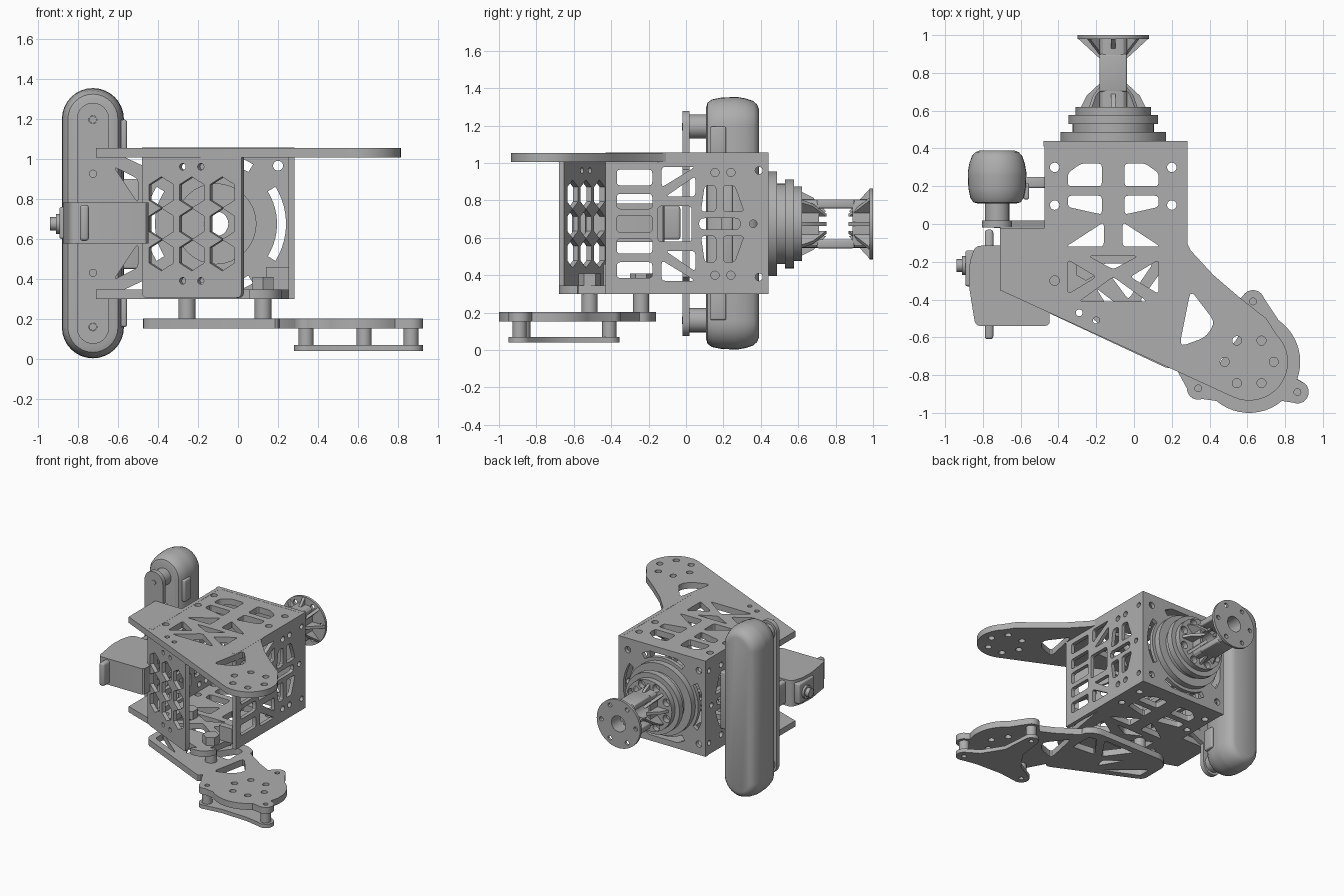
import bpy, bmesh
from math import sin, cos, radians, pi
from mathutils import Vector, Matrix

cube = bpy.data.objects.get("Cube")
if cube:
    bpy.data.objects.remove(cube)

GREY = bpy.data.materials.new("mid_grey")
GREY.use_nodes = True
GREY.diffuse_color = (0.42, 0.42, 0.42, 1)
GREY.node_tree.nodes["Principled BSDF"].inputs["Base Color"].default_value = (0.42, 0.42, 0.42, 1)

X, Y, Z = Vector((1, 0, 0)), Vector((0, 1, 0)), Vector((0, 0, 1))
CX, CZ = -0.11, 0.675          # axis of the rear hub


def finish(name, bm, matrix=Matrix()):
    bmesh.ops.remove_doubles(bm, verts=bm.verts, dist=0.0002)
    bmesh.ops.recalc_face_normals(bm, faces=bm.faces)
    me = bpy.data.meshes.new(name)
    bm.to_mesh(me)
    bm.free()
    me.transform(matrix)
    me.materials.clear()
    me.materials.append(GREY)
    me.shade_smooth()
    me.set_sharp_from_angle(angle=radians(32))
    ob = bpy.data.objects.new(name, me)
    bpy.context.collection.objects.link(ob)
    return ob


def arc(x, y, r, a0=0, a1=360, n=12):
    step = (a1 - a0) / (n if abs(a1 - a0) == 360 else n - 1)
    return [(x + r * cos(radians(a0 + i * step)), y + r * sin(radians(a0 + i * step))) for i in range(n)]


def circle(x, y, r, n=20):
    return arc(x, y, r, n=n)


def rect(x0, y0, x1, y1):
    return [(x0, y0), (x1, y0), (x1, y1), (x0, y1)]


def rounded(pts, r=0.02):
    """Polygon with its corners rounded off."""
    out = []
    for i, p in enumerate(pts):
        p, a, b = Vector(p), Vector(pts[i - 1]), Vector(pts[(i + 1) % len(pts)])
        s = p + (a - p).normalized() * min(r, (a - p).length * 0.45)
        e = p + (b - p).normalized() * min(r, (b - p).length * 0.45)
        out += [tuple(s * (1 - t) ** 2 + p * 2 * t * (1 - t) + e * t * t) for t in (0, 0.33, 0.67, 1)]
    return out


def mirror(shapes, axis, centre):
    """Shapes plus their reflections across a centre line."""
    flip = lambda p: (2 * centre - p[0], p[1]) if axis == 0 else (p[0], 2 * centre - p[1])
    return shapes + [[flip(p) for p in s][::-1] for s in shapes]


def plate(name, outline, holes, origin, u, v, depth):
    """Flat plate with holes in the u-v plane, centred on origin."""
    cu = bpy.data.curves.new(name, "CURVE")
    cu.dimensions, cu.fill_mode, cu.extrude = "2D", "BOTH", depth / 2
    for pts in [outline] + holes:
        sp = cu.splines.new("POLY")
        sp.points.add(len(pts) - 1)
        for q, p in zip(sp.points, pts):
            q.co = (p[0], p[1], 0, 1)
        sp.use_cyclic_u = True
    tmp = bpy.data.objects.new("tmp", cu)
    bpy.context.collection.objects.link(tmp)
    dg = bpy.context.evaluated_depsgraph_get()
    me = bpy.data.meshes.new_from_object(tmp.evaluated_get(dg), depsgraph=dg)
    bm = bmesh.new()
    bm.from_mesh(me)
    bpy.data.objects.remove(tmp)
    bpy.data.curves.remove(cu)
    bpy.data.meshes.remove(me)
    m = Matrix((u, v, u.cross(v))).transposed().to_4x4()
    return finish(name, bm, Matrix.Translation(origin) @ m)


def rod(name, a, b, r, sides=24):
    a, b = Vector(a), Vector(b)
    bm = bmesh.new()
    bmesh.ops.create_cone(bm, cap_ends=True, segments=sides, radius1=r, radius2=r, depth=(b - a).length)
    return finish(name, bm, Matrix.Translation((a + b) / 2) @ Z.rotation_difference(b - a).to_matrix().to_4x4())


def box(name, lo, hi, bevel=0.0):
    lo, hi = Vector(lo), Vector(hi)
    bm = bmesh.new()
    bmesh.ops.create_cube(bm, matrix=Matrix.Translation((lo + hi) / 2) @ Matrix.Diagonal((*(hi - lo), 1)))
    if bevel:
        bmesh.ops.bevel(bm, geom=bm.edges[:], offset=bevel, segments=3, affect="EDGES", profile=0.5)
    return finish(name, bm)


# Shared truss cutouts of the horizontal plates
truss = mirror([rounded([(CX + x, y) for x, y in s]) for s in (
    [(0.06, 0.32), (0.17, 0.32), (0.24, 0.27), (0.24, 0.2), (0.06, 0.2)],
    [(0.06, 0.15), (0.24, 0.15), (0.24, 0.09), (0.06, 0.05)],
    [(0.05, -0.12), (0.25, -0.12), (0.05, 0.01)],
    [(0.24, -0.19), (0.24, -0.37), (0.09, -0.28)])], 0, CX)
truss += [rounded([(CX - 0.13, -0.17), (CX + 0.13, -0.17), (CX, -0.24)]),
          rounded([(CX - 0.18, -0.41), (CX + 0.18, -0.41), (CX, -0.28)])]
truss += mirror([circle(0.2, 0.3, 0.025), circle(0.2, 0.1, 0.025)], 0, CX)
truss += [circle(-0.42, -0.3, 0.025), circle(-0.29, -0.47, 0.018), circle(-0.2, -0.51, 0.018)]
arm_holes = [circle(*p, 0.024) for p in arc(0.61, -0.73, 0.13, n=6)]
arm_holes.append(rounded([(0.3, -0.35), (0.43, -0.52), (0.38, -0.6), (0.24, -0.65)], 0.04))
left_edge = [(-0.71, -0.35), (-0.71, -0.02), (-0.47, -0.02), (-0.47, 0.44), (0.28, 0.44), (0.26, -0.06)]

# Main box: top plate with arm, bottom plate
plate("top_arm_plate", left_edge + [(0.3, -0.14), (0.42, -0.27), (0.56, -0.39), (0.7, -0.5)]
      + arc(0.61, -0.73, 0.205, 45, -115, 18), truss + arm_holes, (0, 0, 1.03), X, Y, 0.048)
plate("bottom_plate", left_edge + rounded([(0.24, -0.55), (0.17, -0.68), (0.02, -0.68)], 0.08), truss,
      (0, 0, 0.323), X, Y, 0.046)

# Side walls
wall = mirror([rounded(s) for s in (
    rect(-0.37, 0.88, -0.18, 0.965), rect(-0.37, 0.755, -0.18, 0.835),
    [(-0.13, 0.98), (0.05, 0.98), (-0.13, 0.87)], [(0.05, 0.93), (0.05, 0.82), (-0.11, 0.82)],
    [(0.08, 0.74), (0.16, 0.74), (0.16, 0.88), (0.1, 0.88)],
    [(0.2, 0.74), (0.31, 0.74), (0.26, 0.88), (0.2, 0.88)])]
    + [circle(0.155, 0.95, 0.022), circle(0.24, 0.95, 0.022), circle(0.39, 0.96, 0.02)], 1, CZ)
wall += [rounded(rect(0.07, 0.645, 0.29, 0.705), 0.03), rounded(rect(-0.15, 0.58, 0.03, 0.77)),
         rounded(rect(-0.37, 0.63, -0.18, 0.72)), circle(0.36, CZ, 0.02)]
for side, x in (("right", -0.46), ("left", 0.268)):
    plate(side + "_wall", rect(-0.43, 0.3, 0.44, 1.055), wall, (x, 0, 0), Y, Z, 0.03)

# Angled front panel with hexagonal windows
hexes = [arc(c * 0.168, r * 0.157, 0.078, 30, 390, 6) for c in (-1, 0, 1) for r in (-1, 0, 1)]
hexes += [circle(x, z, 0.017) for x in (-0.05, 0.05) for z in (-0.285, 0.285)]
plate("front_panel", rounded(rect(-0.275, -0.37, 0.275, 0.37), 0.03), hexes,
      (-0.225, -0.548, CZ), Vector((0.905, -0.425, 0)).normalized(), Z, 0.03)

# Rear panel with curved slots round the hub
slots = [arc(0, 0, 0.35, a - 32, a + 32, 12) + arc(0, 0, 0.305, a + 32, a - 32, 12) for a in (0, 90, 180, 270)]
corners = [circle(x, z, 0.025) for x in (-0.31, 0.31) for z in (-0.29, 0.29)]
plate("rear_panel", rect(-0.37, -0.375, 0.392, 0.38), slots + corners + [circle(0, 0, 0.2, 32)],
      (CX, 0.425, CZ), X, Z, 0.03)

# Stacked hub rings, neck ends and outer flange
bore = [circle(0, 0, 0.062)]
bolts = [circle(*p, 0.017, 12) for p in arc(0, 0, 0.15, n=6)]
hub_bolts = [circle(*p, 0.03, 12) for p in arc(0, 0, 0.165, 22.5, 382.5, 8)]
for name, r, y0, y1, holes in (
        ("hub_base", 0.28, 0.44, 0.487, []), ("hub_step", 0.215, 0.487, 0.53, []),
        ("hub_ring", 0.238, 0.53, 0.578, []), ("hub_cap", 0.2, 0.578, 0.62, hub_bolts),
        ("spool_flange", 0.19, 0.98, 1.0, bolts)):
    plate(name, circle(0, 0, r, 48), bore + holes, (CX, (y0 + y1) / 2, CZ), X, Z, y1 - y0)
for name, y0, y1 in (("neck_root", 0.62, 0.71), ("neck_end", 0.89, 0.98)):
    plate(name, rounded(rect(-0.073, -0.13, 0.073, 0.13), 0.04), bore, (CX, (y0 + y1) / 2, CZ), X, Z, y1 - y0)
for name, z in (("lower", -0.107), ("upper", 0.107)):
    box(name + "_neck_bar", (CX - 0.073, 0.7, CZ + z - 0.024), (CX + 0.073, 0.9, CZ + z + 0.024), 0.01)
for i in range(8):
    a = i * pi / 4
    d = Vector((cos(a), 0, sin(a)))
    for name, rib in (("root_rib", [(0.065, 0.62), (0.17, 0.62), (0.14, 0.68), (0.065, 0.75)]),
                      ("flange_rib", [(0.065, 0.98), (0.185, 0.98), (0.065, 0.87)])):
        plate(name, rib, [], (CX, 0, CZ), d, Y, 0.022)

# Lower arm with three ears, footplate and spacers
ears = [(0.63, -0.41), (0.865, -0.89), (0.34, -0.87)]
ear_holes = [circle(*e, 0.018) for e in ears]
lower = (rounded([(0.2, -0.775), (-0.475, -0.46), (-0.475, -0.22), (-0.4, -0.16), (0.2, -0.16), (0.29, -0.21)], 0.04)
         + [(0.45, -0.36), (0.55, -0.41)] + arc(*ears[0], 0.06, 140, 20) + arc(0.61, -0.73, 0.27, 55, -20)
         + arc(*ears[1], 0.06, 50, -110) + arc(0.61, -0.73, 0.27, -50, -130) + arc(*ears[2], 0.06, 290, 180))
lower_truss = [rounded(s) for s in (
    [(-0.42, -0.33), (-0.42, -0.43), (-0.16, -0.55)], [(-0.17, -0.21), (0.1, -0.21), (-0.03, -0.4)],
    [(0.16, -0.23), (0.22, -0.25), (0.22, -0.43), (0.03, -0.41)],
    [(-0.2, -0.34), (-0.07, -0.44), (-0.09, -0.52)])]
plate("lower_arm", lower, arm_holes + ear_holes + lower_truss, (0, 0, 0.178), X, Y, 0.05)
foot = (arc(*ears[0], 0.055, 170, 0) + [(0.7, -0.62), (0.8, -0.78)] + arc(*ears[1], 0.06, 50, -120)
        + [(0.72, -0.92), (0.5, -0.91)] + arc(*ears[2], 0.06, 290, 110) + [(0.45, -0.74), (0.55, -0.6)])
plate("foot_plate", foot, ear_holes, (0, 0, 0.055), X, Y, 0.03)
for e in ears:
    rod("foot_spacer", (*e, 0.07), (*e, 0.155), 0.038)
for p in ((0.125, -0.515), (-0.255, -0.24)):
    rod("arm_spacer", (*p, 0.2), (*p, 0.305), 0.043)
    rod("arm_nut", (*p, 0.345), (*p, 0.41), 0.06, 6)
box("corner_block", (0.14, -0.44, 0.345), (0.255, -0.39, 0.46))

# Servo motor with mounting flange and output knob
motor = plate("servo_body", rounded([(-0.84, -0.115), (-0.46, -0.115), (-0.445, -0.54), (-0.84, -0.54),
              (-0.875, -0.32), (-0.87, -0.2)], 0.03), [], (0, 0, 0.68), X, Y, 0.205)
box("servo_flange", (-0.79, -0.61, 0.59), (-0.745, -0.03, 0.77), 0.015)
box("servo_cap", (-0.893, -0.33, 0.6), (-0.84, -0.14, 0.76), 0.012)
rod("servo_collar", (-0.88, -0.22, CZ), (-0.91, -0.22, CZ), 0.05)
rod("servo_knob", (-0.9, -0.22, CZ), (-0.94, -0.22, CZ), 0.034, 12)

# Side pod: rounded capsule lofted along y
PX, PZ = -0.725, 0.678
bm = bmesh.new()
rings = []
for y, inset in ((0.108, 0.055), (0.115, 0.03), (0.14, 0.013), (0.19, 0.003), (0.26, 0), (0.275, 0),
                 (0.32, 0.008), (0.36, 0.022), (0.38, 0.04), (0.39, 0.065)):
    pts = arc(0, 0.52, 0.155 - inset, 0, 180, 17) + arc(0, -0.52, 0.155 - inset, 180, 360, 17)
    rings.append([bm.verts.new((PX + x, y, PZ + z)) for x, z in pts])
for a, b in zip(rings, rings[1:]):
    for i in range(len(a)):
        bm.faces.new((a[i - 1], a[i], b[i], b[i - 1]))
bm.faces.new(rings[0])
bm.faces.new(rings[-1])
finish("side_pod", bm)

# Pod bracket, standoffs, clips and link to the box
web = mirror([rounded([(-0.62, 0.96), (-0.5, 0.9), (-0.5, 0.78)])], 1, PZ)
strap = (arc(PX, 1.2, 0.08, 0, 180) + arc(PX, 0.155, 0.08, 180, 360)
         + [(-0.645, 0.31), (-0.475, 0.39), (-0.475, 0.965), (-0.645, 1.045)])
pins = [circle(PX, z, r) for z, r in ((1.195, 0.02), (0.16, 0.02), (0.925, 0.018), (0.43, 0.018))]
plate("pod_bracket", strap, web + pins, (0, 0, 0), X, Z, 0.036)
for z in (1.195, 0.16):
    rod("pod_standoff", (PX, 0.018, z), (PX, 0.12, z), 0.065)
    rod("pod_screw", (PX, -0.022, z), (PX, 0.018, z), 0.02, 6)
for z in (1.11, 0.245):
    box("pod_clip", (-0.585, 0.13, z - 0.085), (-0.555, 0.215, z + 0.085), 0.01)
box("pod_link", (-0.58, 0.19, 0.45), (-0.47, 0.25, 0.9), 0.01)
